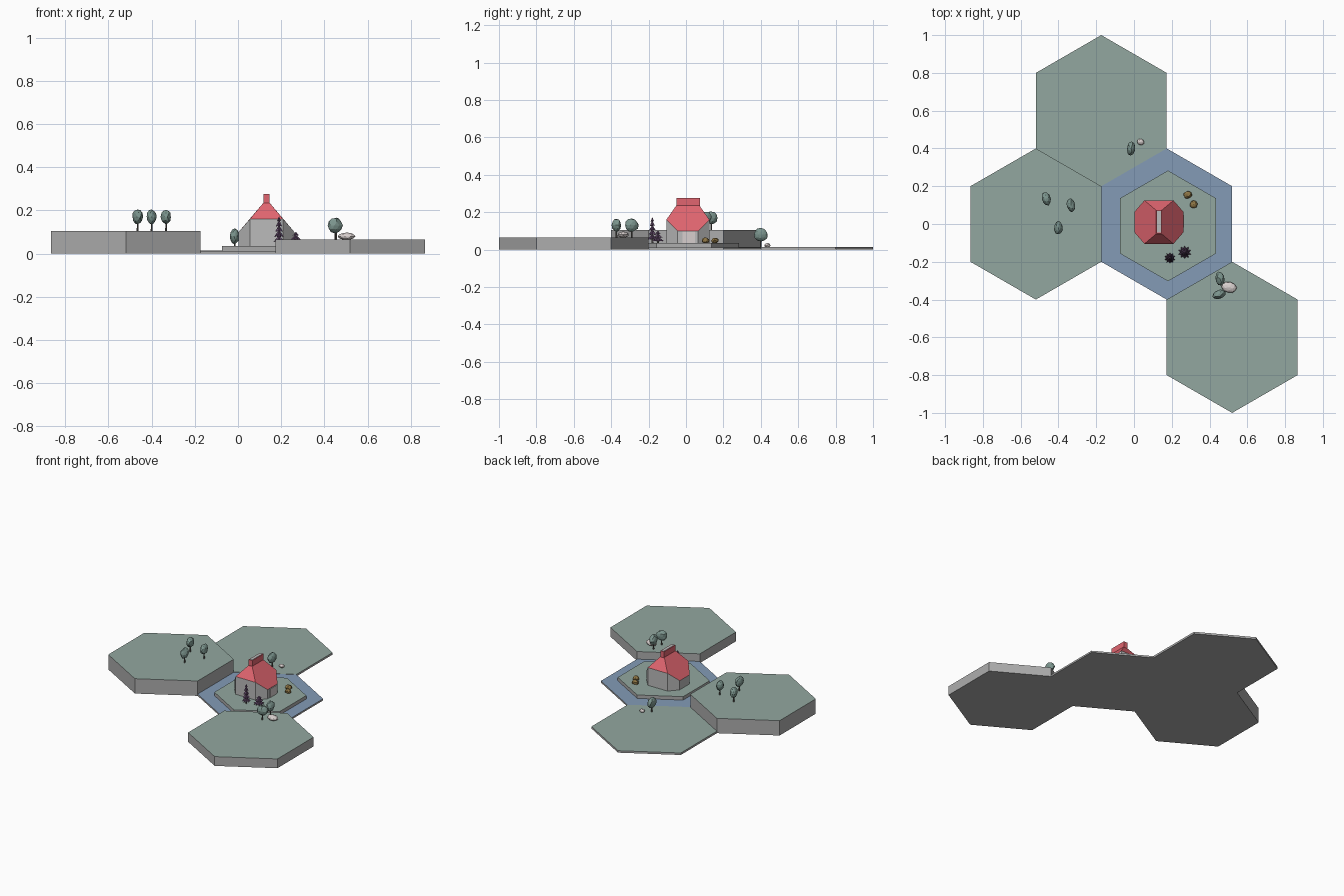
import bpy, bmesh, math, random
from mathutils import Matrix, Vector

random.seed(4)
cube = bpy.data.objects.get("Cube")
if cube:
    bpy.data.objects.remove(cube, do_unlink=True)


def material(name, r, g, b):
    m = bpy.data.materials.new(name)
    m.use_nodes = True
    m.diffuse_color = (r, g, b, 1)
    m.node_tree.nodes["Principled BSDF"].inputs["Base Color"].default_value = (r, g, b, 1)
    return m


GRASS = material("grass", .29, .39, .35)
EARTH = material("grey_earth", .42, .42, .42)
WATER = material("water", .23, .33, .47)
RED = material("red_tiles", .75, .13, .16)
WALL = material("plaster", .50, .50, .50)
LEAF = material("foliage", .20, .30, .27)
PURPLE = material("purple_needles", .13, .07, .15)
BROWN = material("brown_bush", .27, .18, .06)
TRUNK = material("trunk_bark", .12, .11, .10)
STONE = material("pale_stone", .68, .62, .61)


def finish(name, bm, *mats):
    bmesh.ops.recalc_face_normals(bm, faces=bm.faces)
    mesh = bpy.data.meshes.new(name)
    bm.to_mesh(mesh)
    bm.free()
    for m in mats:
        mesh.materials.append(m)
    ob = bpy.data.objects.new(name, mesh)
    bpy.context.collection.objects.link(ob)
    return ob


def hex_tile(name, x, y, radius, z0, z1, top):
    """Six-sided slab with a coloured top and grey sides."""
    bm = bmesh.new()
    ring = [(x + radius * math.cos(math.radians(30 + 60 * i)),
             y + radius * math.sin(math.radians(30 + 60 * i))) for i in range(6)]
    low = [bm.verts.new((*p, z0)) for p in ring]
    high = [bm.verts.new((*p, z1)) for p in ring]
    bm.faces.new(low)
    bm.faces.new(high)
    for i in range(6):
        bm.faces.new((low[i - 1], low[i], high[i], high[i - 1]))
    bm.normal_update()
    for f in bm.faces:
        f.material_index = 0 if all(v in high for v in f.verts) else 1
    return finish(name, bm, top, EARTH)


def box(name, x, y, z, sx, sy, sz, mat):
    bm = bmesh.new()
    bmesh.ops.create_cube(bm, size=1, matrix=Matrix.Translation((x, y, z))
                          @ Matrix.Diagonal((sx, sy, sz, 1)))
    return finish(name, bm, mat)


def blob(name, x, y, z, size, turn, mat, rough=.08):
    """Faceted, slightly irregular ellipsoid."""
    bm = bmesh.new()
    bmesh.ops.create_icosphere(bm, subdivisions=2, radius=.5)
    for v in bm.verts:
        v.co *= 1 + random.uniform(-rough, rough)
    bm.transform(Matrix.Translation((x, y, z)) @ Matrix.Rotation(math.radians(turn), 4, 'Z')
                 @ Matrix.Diagonal((*size, 1)))
    return finish(name, bm, mat)


def cone(bm, x, y, z0, z1, r0, r1, sides):
    bmesh.ops.create_cone(bm, cap_ends=True, segments=sides, radius1=r0, radius2=r1,
                          depth=z1 - z0, matrix=Matrix.Translation((x, y, (z0 + z1) / 2)))


def tree(name, x, y, ground, turn):
    bm = bmesh.new()
    cone(bm, x, y, ground, ground + .05, .005, .003, 6)
    finish(name + "_trunk", bm, TRUNK)
    blob(name + "_crown", x, y, ground + .066, (.046, .074, .07), turn, LEAF)


def conifer(name, x, y, ground, height, radius, tiers):
    bm = bmesh.new()
    cone(bm, x, y, ground, ground + height * .3, .005, .004, 6)
    finish(name + "_trunk", bm, TRUNK)
    # Star-shaped tiers that shrink towards the tip
    bm = bmesh.new()
    step = height * .88 / tiers
    for t in range(tiers):
        r = radius * (1 - .8 * t / tiers)
        z = ground + height * .12 + t * step
        tip = bm.verts.new((x, y, z + step * (1.35 if t < tiers - 1 else 1)))
        rim = []
        for i in range(20):
            a = math.pi * i / 10 + t * .3
            k = r if i % 2 else r * .65
            rim.append(bm.verts.new((x + k * math.cos(a), y + k * math.sin(a),
                                     z + (0 if i % 2 else step * .2))))
        bm.faces.new(rim)
        for i in range(20):
            bm.faces.new((rim[i - 1], rim[i], tip))
    finish(name + "_needles", bm, PURPLE)


# Ground tiles
W = .4 * math.sqrt(3) / 2
hex_tile("water_tile", W / 2, 0, .4, 0, .012, WATER)
hex_tile("high_tile", -1.5 * W, 0, .4, 0, .104, GRASS)
hex_tile("low_tile", -W / 2, .6, .4, 0, .014, GRASS)
hex_tile("middle_tile", 1.5 * W, -.6, .4, 0, .065, GRASS)
hex_tile("island", .18, -.01, .293, .012, .036, GRASS)

# House: eight-sided walls under a half-hipped roof
CX, CY, BASE = .132, .01, .036
bm = bmesh.new()
plan = []
for sx, sy, end in ((-1, -1, 1), (1, -1, 1), (1, -1, 0), (1, 1, 0),
                    (1, 1, 1), (-1, 1, 1), (-1, 1, 0), (-1, -1, 0)):
    plan.append((CX + sx * (.077 if end else .129), CY + sy * (.115 if end else .055),
                 .16 if end else .10))
low = [bm.verts.new((x, y, BASE)) for x, y, z in plan]
eave = [bm.verts.new(p) for p in plan]
ridge = [bm.verts.new((CX + sx * .0145, CY + sy * .0625, .235))
         for sx, sy in ((-1, -1), (1, -1), (1, 1), (-1, 1))]
for i in range(8):
    bm.faces.new((low[i - 1], low[i], eave[i], eave[i - 1]))
bm.faces.new(low)
roof = [
    (eave[0], eave[1], ridge[1], ridge[0]),
    (eave[4], eave[5], ridge[3], ridge[2]),
    (*eave[1:5], ridge[2], ridge[1]),
    (*eave[5:8], eave[0], ridge[0], ridge[3]),
    ridge,
]
for verts in roof:
    bm.faces.new(verts).material_index = 1
finish("house", bm, WALL, RED)
box("ridge_chimney", CX, CY + .002, .25, .028, .125, .05, RED)
box("chimney_cap", CX, CY + .002, .2755, .02, .115, .003, WALL)
box("door", CX + .13, .015, .066, .006, .066, .06, STONE)

# Leafy trees
for i, (x, y, ground, turn) in enumerate((
        (-.465, .135, .104, 20), (-.40, -.02, .104, 0), (-.333, .10, .104, 10),
        (.455, -.29, .065, 10), (.45, -.372, .065, -70), (-.015, .40, .014, -5))):
    tree(f"tree_{i + 1}", x, y, ground, turn)

# Conifers, bushes and rocks
conifer("tall_conifer", .19, -.18, .036, .137, .029, 5)
conifer("short_conifer", .268, -.15, .036, .065, .035, 3)
blob("bush_1", .285, .155, .048, (.045, .04, .03), 0, BROWN, .15)
blob("bush_2", .316, .104, .048, (.042, .04, .03), 40, BROWN, .15)
blob("large_rock", .503, -.335, .08, (.082, .056, .034), -15, STONE, .05)
blob("small_rock", .035, .435, .023, (.038, .032, .024), -15, STONE, .05)
